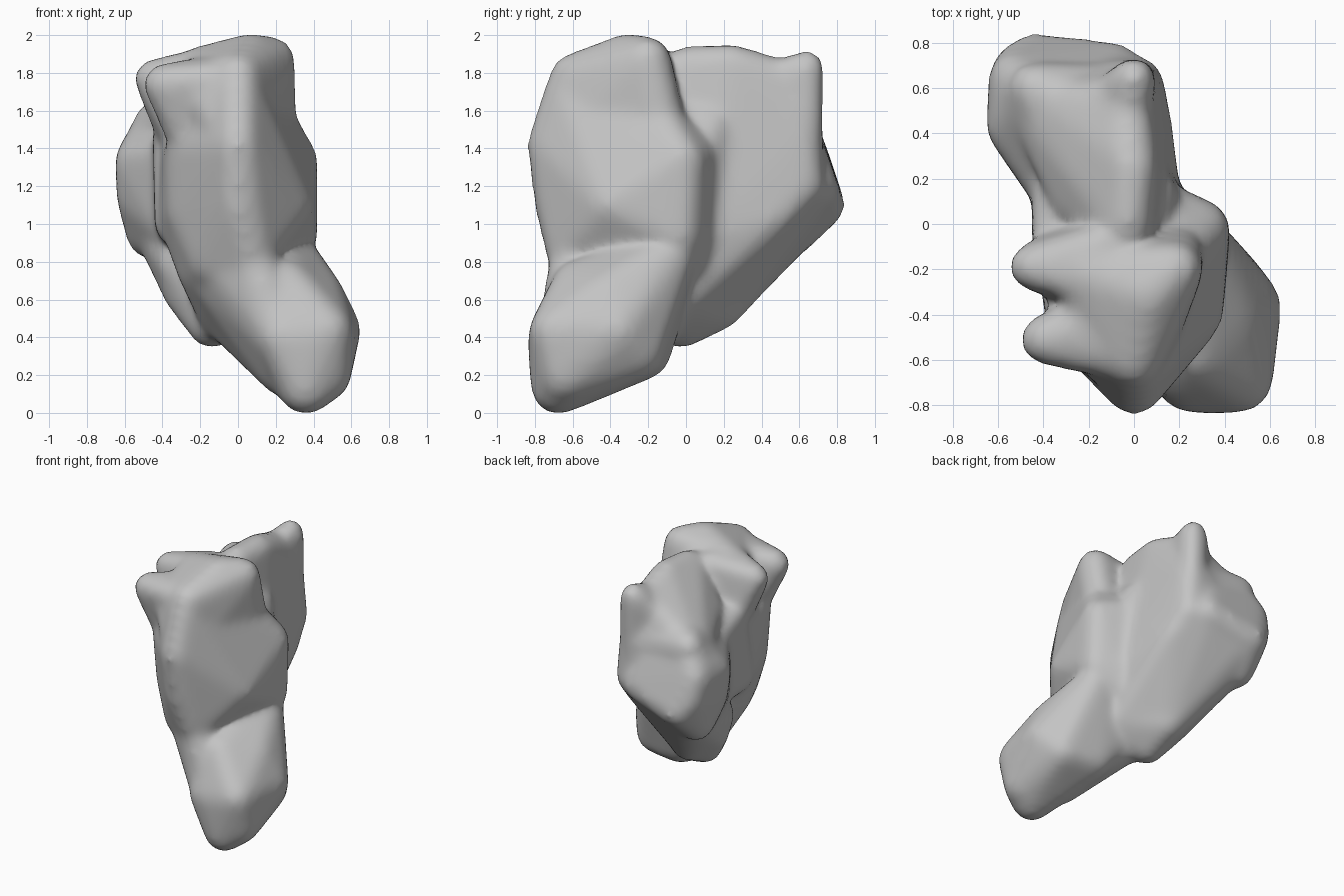
import bpy
import bmesh
from mathutils import Vector

# Remove the default cube
default_cube = bpy.data.objects.get("Cube")
if default_cube:
    bpy.data.objects.remove(default_cube, do_unlink=True)

# Directions of a unit ball, reused for every rounded corner
ball = bmesh.new()
bmesh.ops.create_icosphere(ball, subdivisions=2, radius=1.0)
ball_directions = [vert.co.copy() for vert in ball.verts]
ball.free()


def add_rounded_lump(bm, radius, corners):
    """Add a convex lump stretched over balls placed at the corners."""
    verts = [bm.verts.new(Vector(corner) + direction * radius)
             for corner in corners for direction in ball_directions]
    result = bmesh.ops.convex_hull(bm, input=verts, use_existing_faces=False)
    inside = {item for key in ("geom_interior", "geom_unused")
              for item in result[key] if isinstance(item, bmesh.types.BMVert)}
    inside.update(vert for vert in verts if vert.is_valid and not vert.link_faces)
    bmesh.ops.delete(bm, geom=list(inside), context='VERTS')


rock = bmesh.new()

# Upright front slab with a vertical ridge
add_rounded_lump(rock, .11, [
    (0, -.72, 1.42), (.01, -.68, 1.1), (.07, -.62, .85), (0, -.63, 1.7),
    (.27, -.4, 1.1), (.3, -.02, 1.34), (.17, .04, 1.36), (.3, -.04, .94),
    (.17, .03, .92), (.18, -.15, 1.55), (.05, .05, .75), (-.3, -.2, 1.03),
    (-.3, -.05, 1.35), (-.26, -.45, 1.4), (-.25, -.42, 1.05),
    (-.14, -.48, .8), (-.2, -.3, .76), (-.08, -.15, .5)])

# Crown on top of the slab
add_rounded_lump(rock, .11, [
    (.18, -.2, 1.87), (.07, -.31, 1.89), (0, -.6, 1.78), (-.2, -.22, 1.82),
    (-.2, -.52, 1.7), (.19, -.12, 1.5), (-.25, -.2, 1.4), (0, -.69, 1.4)])

# Two blunt horns on the right side of the crown, with a web between them
add_rounded_lump(rock, .1, [
    (-.39, -.51, 1.74), (-.1, -.57, 1.76), (-.1, -.4, 1.78),
    (-.22, -.45, 1.36)])
add_rounded_lump(rock, .09, [
    (-.45, -.19, 1.77), (-.1, -.28, 1.85), (-.15, -.1, 1.82),
    (-.32, -.1, 1.45), (-.28, -.25, 1.45)])
add_rounded_lump(rock, .1, [
    (-.25, -.48, 1.62), (-.28, -.2, 1.64), (0, -.35, 1.7), (-.2, -.35, 1.3)])

# Waist that joins the slab to the rear wall
add_rounded_lump(rock, .1, [
    (-.33, -.15, 1), (-.33, .2, 1), (-.34, -.05, 1.5), (-.34, .2, 1.4),
    (0, -.1, 1.6), (.08, .13, 1.5), (.12, .1, .95), (0, 0, .8)])

# Foot leaning down to the left
add_rounded_lump(rock, .13, [
    (.47, -.69, .43), (.24, -.69, .4), (.51, -.36, .43), (.36, -.68, .13),
    (.46, -.64, .2), (.43, -.26, .32), (.2, -.22, .32), (.26, -.57, .67),
    (.28, -.09, .82), (.41, -.4, .63), (.05, -.15, .55)])

# Ankle tapering from the slab's front face into the foot
add_rounded_lump(rock, .12, [
    (-.15, -.35, .74), (-.08, -.48, .78), (.08, -.59, .82), (.22, -.66, .4),
    (.2, -.25, .33), (-.05, -.15, .5), (.24, -.5, .22)])

# Tall rear wall with its ridge, sloping down to the right
add_rounded_lump(rock, .1, [
    (-.03, 0, 1.83), (-.01, .25, 1.84), (-.03, .5, 1.76), (0, .61, 1.5),
    (.02, .62, 1.2), (.05, .45, 1.06), (.09, .12, 1), (-.25, .3, 1),
    (-.25, .1, 1.58), (-.25, .45, 1.56), (-.47, .57, 1.47)])

# Pointed rear corner
add_rounded_lump(rock, .08, [
    (0, .64, 1.83), (.01, .63, 1.35), (-.03, .4, 1.75), (-.18, .5, 1.6)])

# Rear lobe bulging to the right, with its raised shoulder
add_rounded_lump(rock, .11, [
    (-.53, .43, 1.33), (-.52, .64, 1.34), (-.47, .55, .94), (-.52, .46, 1.13),
    (-.5, .68, 1.18), (-.44, .72, 1.1), (-.09, .68, 1.2), (-.3, .1, 1.35),
    (-.42, .57, 1.52), (-.3, .1, .95), (-.15, .58, 1.45)])
add_rounded_lump(rock, .1, [
    (-.44, .6, 1.54), (-.25, .5, 1.6), (-.38, .4, 1.52), (-.12, .59, 1.5),
    (-.3, .6, 1.3)])

# Underside sloping from the foot of the wall to the keel
add_rounded_lump(rock, .1, [
    (.09, .15, .95), (.05, .48, 1.06), (.01, .62, 1.2), (-.09, .68, 1.2),
    (-.42, .71, 1.1), (-.42, .54, .94), (-.25, .37, .77), (-.15, .18, .56),
    (-.12, -.03, .46), (.08, -.05, .6), (-.3, .1, .9)])

# Keel under the middle
add_rounded_lump(rock, .11, [
    (-.14, -.03, .46), (-.25, .37, .77), (-.3, .05, .78), (-.27, .08, .63),
    (-.15, .18, .56), (.1, -.1, .6), (.06, .15, .9), (-.42, .5, .94)])

bmesh.ops.recalc_face_normals(rock, faces=rock.faces[:])
mesh = bpy.data.meshes.new("rock_body")
rock.to_mesh(mesh)
rock.free()
body = bpy.data.objects.new("rock_body", mesh)
bpy.context.scene.collection.objects.link(body)

# Plain grey stone
stone = bpy.data.materials.new("grey_stone")
stone.use_nodes = True
grey = (.55, .55, .55, 1)
stone.diffuse_color = grey
stone.node_tree.nodes["Principled BSDF"].inputs["Base Color"].default_value = grey
mesh.materials.append(stone)

# Fuse the lumps into one skin, soften it and restore the lost thickness
remesh = body.modifiers.new("fuse", 'REMESH')
remesh.mode = 'VOXEL'
remesh.voxel_size = .025
remesh.use_smooth_shade = True
soften = body.modifiers.new("soften", 'SMOOTH')
soften.factor = .5
soften.iterations = 20
thicken = body.modifiers.new("thicken", 'DISPLACE')
thicken.mid_level = 0
thicken.strength = .016
